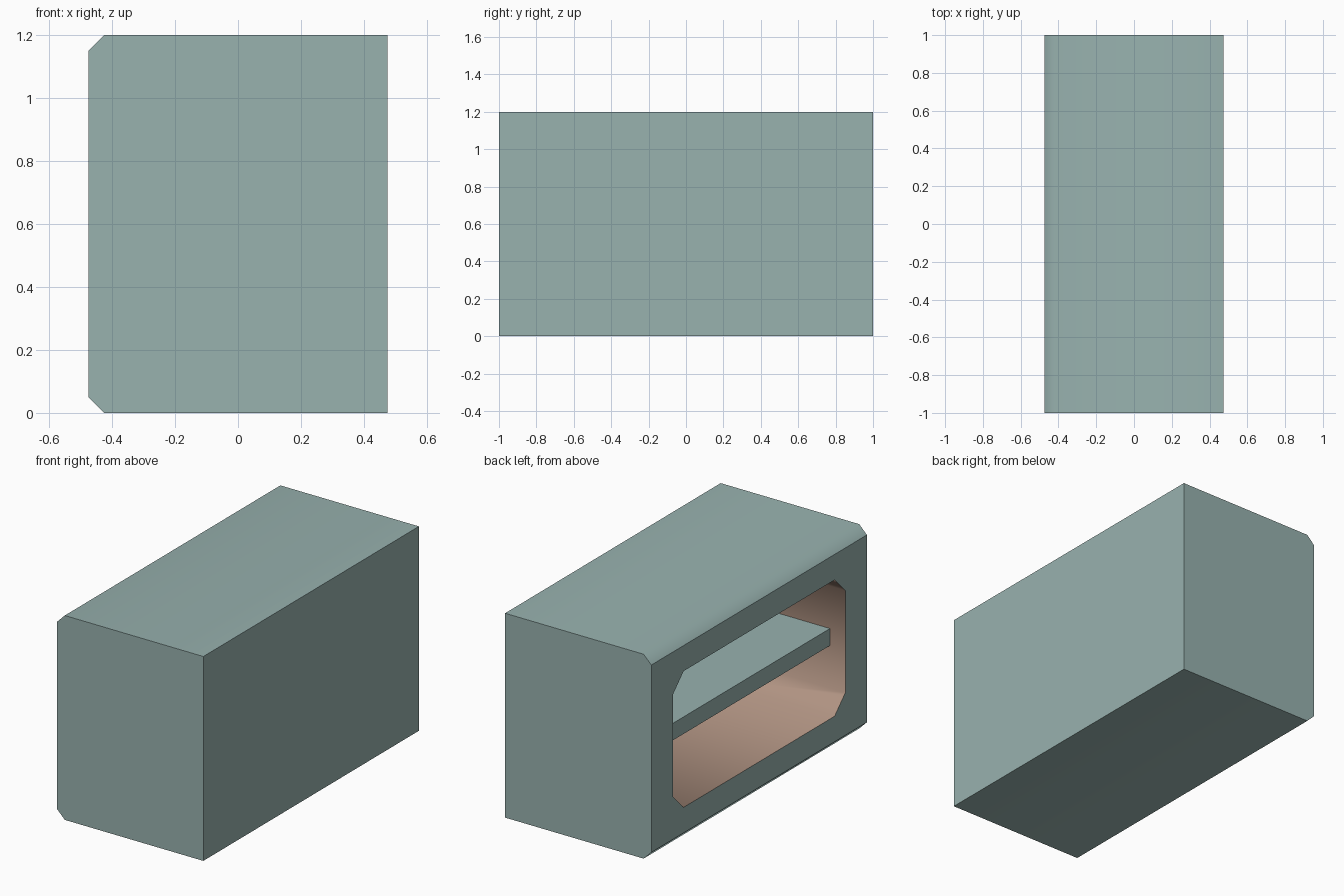
import bpy
import bmesh
import math

# Remove the default cube
if "Cube" in bpy.data.objects:
    bpy.data.objects.remove(bpy.data.objects["Cube"], do_unlink=True)

# Main dimensions
HALF_X, HALF_Y, HEIGHT = 0.475, 1.0, 1.2
EDGE = 0.05
WALL = 0.1


def material(name, color):
    mat = bpy.data.materials.new(name)
    mat.use_nodes = True
    mat.diffuse_color = (*color, 1)
    bsdf = next(n for n in mat.node_tree.nodes if n.type == "BSDF_PRINCIPLED")
    bsdf.inputs["Base Color"].default_value = (*color, 1)
    return mat


def prism(name, profile, offset, mats):
    """Extrude a closed 3D profile by an offset vector."""
    bm = bmesh.new()
    face = bm.faces.new([bm.verts.new(p) for p in profile])
    ext = bmesh.ops.extrude_face_region(bm, geom=[face], use_keep_orig=True)
    verts = [v for v in ext["geom"] if isinstance(v, bmesh.types.BMVert)]
    bmesh.ops.translate(bm, verts=verts, vec=offset)
    bmesh.ops.recalc_face_normals(bm, faces=bm.faces)
    mesh = bpy.data.meshes.new(name)
    bm.to_mesh(mesh)
    bm.free()
    for mat in mats:
        mesh.materials.append(mat)
    obj = bpy.data.objects.new(name, mesh)
    bpy.context.collection.objects.link(obj)
    return obj


teal = material("muted_teal", (0.314, 0.445, 0.428))
tan = material("warm_tan", (0.44, 0.296, 0.227))

# Cabinet body: box profile with two chamfered corners on the open side
body_profile = [
    (HALF_X, 0), (HALF_X, HEIGHT),
    (EDGE - HALF_X, HEIGHT), (-HALF_X, HEIGHT - EDGE),
    (-HALF_X, EDGE), (EDGE - HALF_X, 0),
]
cabinet = prism("cabinet_body", [(x, -HALF_Y, z) for x, z in body_profile],
                (0, 2 * HALF_Y, 0), [teal, tan])

# Cavity with cut corners, sunk into the open side
mid, hy, hz, cut = HEIGHT / 2, 0.8, 0.4, 0.1
opening = []
for sy, sz in ((1, 1), (-1, 1), (-1, -1), (1, -1)):
    pair = [(sy * hy, mid + sz * (hz - cut)), (sy * (hy - cut), mid + sz * hz)]
    opening += pair if sy * sz > 0 else pair[::-1]
cutter = prism("cavity_cutter", [(-HALF_X - WALL, y, z) for y, z in opening],
               (2 * HALF_X, 0, 0), [tan])
cutter.hide_render = True

mod = cabinet.modifiers.new("cavity", "BOOLEAN")
mod.operation = "DIFFERENCE"
mod.solver = "EXACT"
mod.object = cutter
bpy.context.view_layer.objects.active = cabinet
bpy.ops.object.modifier_apply(modifier=mod.name)
bpy.data.objects.remove(cutter, do_unlink=True)

# Colour the cavity, and smooth only the chamfers
bm = bmesh.new()
bm.from_mesh(cabinet.data)
for face in bm.faces:
    c = face.calc_center_median()
    inside = (abs(c.x) < HALF_X - 0.02 and abs(c.y) < hy + 0.02
              and abs(c.z - mid) < hz + 0.02)
    face.material_index = 1 if inside else 0
    face.smooth = True
for edge in bm.edges:
    on_open_side = all(v.co.x < -HALF_X + 0.001 for v in edge.verts)
    edge.smooth = (edge.calc_face_angle(math.pi) < math.radians(50)
                   and not on_open_side)
bm.to_mesh(cabinet.data)
bm.free()

# Shelf across the middle of the cavity, set back from the opening
front, back, half = WALL - HALF_X, HALF_X - WALL, 0.05
prism("shelf",
      [(front, -hy, mid - half), (back, -hy, mid - half),
       (back, -hy, mid + half), (front, -hy, mid + half)],
      (0, 2 * hy, 0), [teal])
